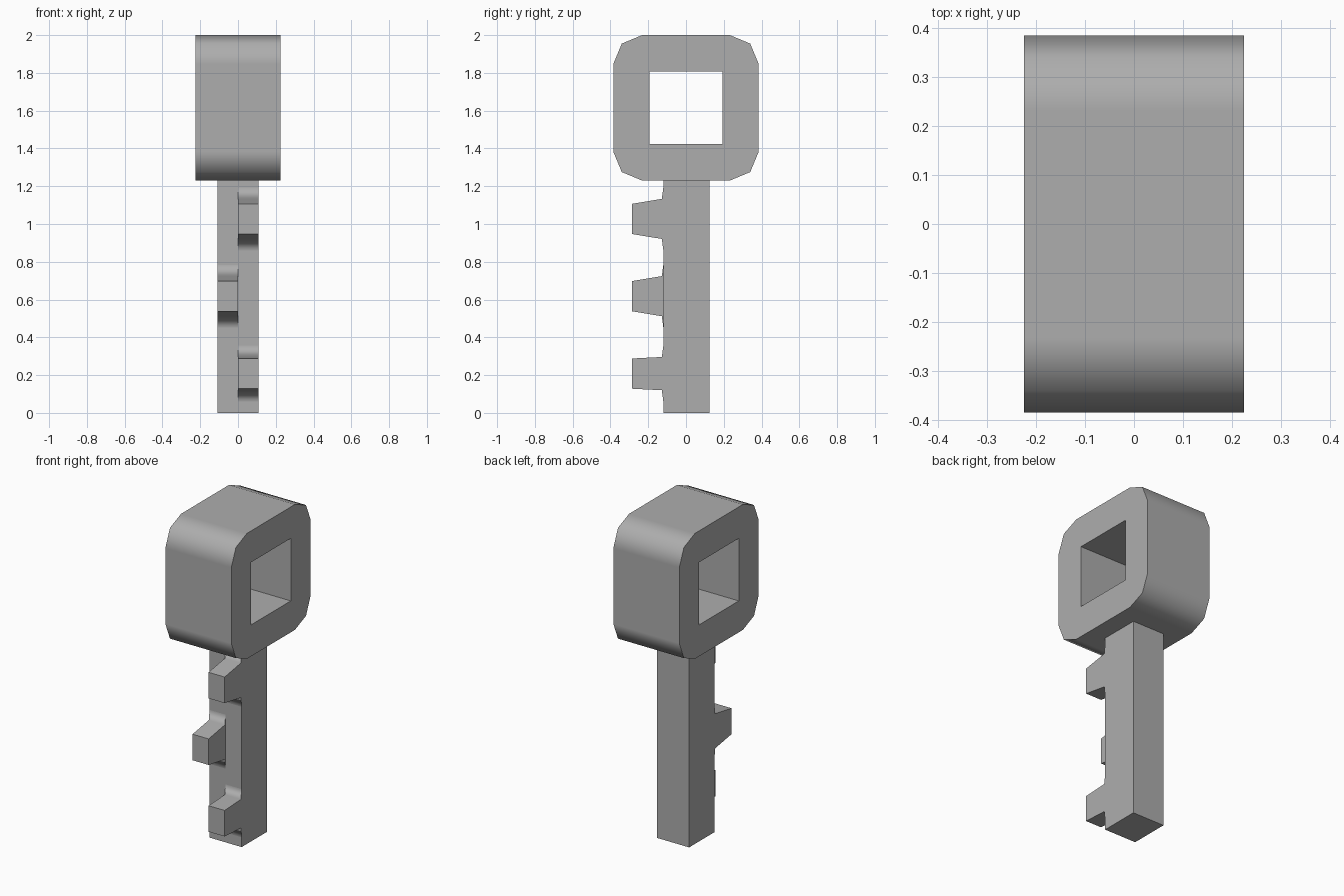
import bpy
import bmesh
from math import radians

cube = bpy.data.objects.get("Cube")
if cube:
    bpy.data.objects.remove(cube, do_unlink=True)

GREY = (0.42, 0.42, 0.42, 1.0)
metal = bpy.data.materials.new("plain grey")
metal.use_nodes = True
metal.diffuse_color = GREY
metal.node_tree.nodes["Principled BSDF"].inputs["Base Color"].default_value = GREY


def prism(name, loops, x0, x1, angle):
    """Extrude (y, z) outlines along x; a second loop becomes a hole."""
    bm = bmesh.new()
    edges = []
    for loop in loops:
        verts = [bm.verts.new((x0, y, z)) for y, z in loop]
        edges += [bm.edges.new((a, b)) for a, b in zip(verts, verts[1:] + verts[:1])]
    bmesh.ops.triangle_fill(bm, edges=edges, use_beauty=True)
    region = bmesh.ops.extrude_face_region(bm, geom=bm.faces[:], use_keep_orig=True)
    moved = [v for v in region["geom"] if isinstance(v, bmesh.types.BMVert)]
    bmesh.ops.translate(bm, verts=moved, vec=(x1 - x0, 0, 0))
    bmesh.ops.recalc_face_normals(bm, faces=bm.faces[:])
    mesh = bpy.data.meshes.new(name)
    bm.to_mesh(mesh)
    bm.free()
    mesh.materials.append(metal)
    obj = bpy.data.objects.new(name, mesh)
    bpy.context.collection.objects.link(obj)
    # Rounded corners shade smoothly while the flat sides stay flat
    mesh.shade_smooth()
    mesh.set_sharp_from_angle(angle=radians(angle))
    weighted = obj.modifiers.new("flat sides", "WEIGHTED_NORMAL")
    weighted.weight = 100
    weighted.keep_sharp = True
    return obj


def rect(y0, y1, z0, z1):
    return [(y0, z0), (y1, z0), (y1, z1), (y0, z1)]


# Head: thick square ring with rounded corners
HEAD_Z, R = 1.615, 0.385
corner = [(R, 0.232), (0.34, 0.34), (0.232, R)]
outline = []
for sy, sz in ((1, 1), (-1, 1), (-1, -1), (1, -1)):
    pts = [(sy * y, HEAD_Z + sz * z) for y, z in corner]
    outline += pts if sy == sz else pts[::-1]
hole = rect(-0.192, 0.192, HEAD_Z - 0.192, HEAD_Z + 0.192)
prism("head", [outline, hole], -0.224, 0.224, 50)

# Shaft: plain square bar under the head
HALF, FRONT = 0.109, -0.12
prism("shaft", [rect(FRONT, 0.125, 0, HEAD_Z - R)], -HALF, HALF, 30)

# Teeth: alternate sides, flaring into the shaft with a small fillet
TIP = -0.285
for name, z, flare, side in (("upper_tooth", 1.027, 0.026, 1),
                             ("middle_tooth", 0.618, 0.026, -1),
                             ("lower_tooth", 0.208, 0.008, 1)):
    half = [(TIP, 0.08), (-0.128, 0.08 + flare), (FRONT, 0.14 + flare), (-0.1, 0.14 + flare)]
    profile = [(y, z + h) for y, h in half] + [(y, z - h) for y, h in reversed(half)]
    prism(name, [profile], 0, side * HALF, 80.5)
